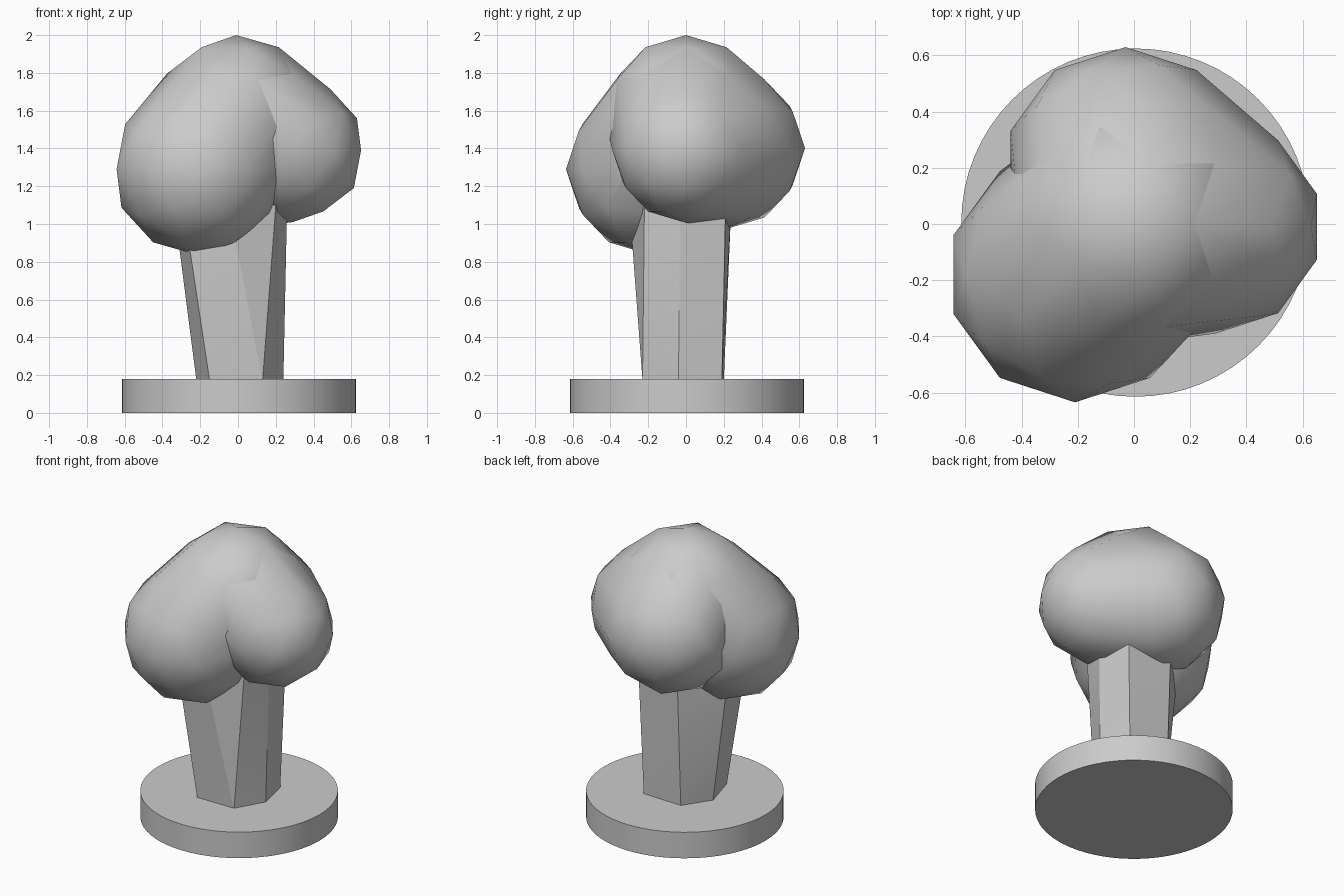
import bpy, bmesh, math
from mathutils import Vector

cube = bpy.data.objects.get("Cube")
if cube:
    bpy.data.objects.remove(cube, do_unlink=True)

grey = bpy.data.materials.new("plain grey")
grey.use_nodes = True
colour = (0.6, 0.6, 0.6, 1)
grey.diffuse_color = colour
grey.node_tree.nodes["Principled BSDF"].inputs["Base Color"].default_value = colour


def finish(name, bm, angle):
    bmesh.ops.recalc_face_normals(bm, faces=bm.faces)
    mesh = bpy.data.meshes.new(name)
    bm.to_mesh(mesh)
    bm.free()
    mesh.materials.append(grey)
    obj = bpy.data.objects.new(name, mesh)
    bpy.context.collection.objects.link(obj)
    bpy.ops.object.select_all(action='DESELECT')
    bpy.context.view_layer.objects.active = obj
    obj.select_set(True)
    bpy.ops.object.shade_smooth_by_angle(angle=math.radians(angle))
    return obj


def wrap(bm):
    """Keep only the convex skin around the points."""
    if bm.faces:
        bmesh.ops.delete(bm, geom=bm.faces[:] + bm.edges[:], context='EDGES_FACES')
    result = bmesh.ops.convex_hull(bm, input=bm.verts)
    loose = [v for v in bm.verts if not v.link_faces]
    bmesh.ops.delete(bm, geom=loose, context='VERTS')


def lobes(name, spheres):
    bm = bmesh.new()
    points = []
    for centre, radius in spheres:
        ball = bmesh.new()
        bmesh.ops.create_icosphere(ball, subdivisions=2, radius=radius)
        points += [v.co + Vector(centre) for v in ball.verts]
        ball.free()
    for p in points:
        bm.verts.new(p)
    wrap(bm)
    return finish(name, bm, 40)


# Round base
bm = bmesh.new()
bmesh.ops.create_cone(bm, cap_ends=True, segments=64, radius1=0.62, radius2=0.62, depth=0.18)
bmesh.ops.translate(bm, verts=bm.verts, vec=(0.005, 0.005, 0.09))
finish("round_base", bm, 30)

# Faceted trunk, flaring upward
foot = [(-0.15, -0.23), (0.13, -0.23), (0.24, -0.04), (0.19, 0.19), (-0.1, 0.2), (-0.22, 0.02)]
head = [(-0.29, -0.26), (-0.05, -0.3), (0.2, -0.22), (0.26, -0.03), (0.22, 0.21), (-0.1, 0.24), (-0.34, 0.02)]
bm = bmesh.new()
for ring, z in ((foot, 0.17), (head, 1.1)):
    for x, y in ring:
        bm.verts.new((x, y, z))
wrap(bm)
finish("trunk", bm, 15)

# Foliage: two overlapping masses sharing one crown
crown = ((-0.01, 0.0, 1.57), 0.43)
lobes("front_foliage", [crown, ((-0.21, -0.18, 1.29), 0.455)])
lobes("back_foliage", [crown, ((0.29, -0.01, 1.39), 0.38), ((-0.03, 0.2, 1.4), 0.43)])
